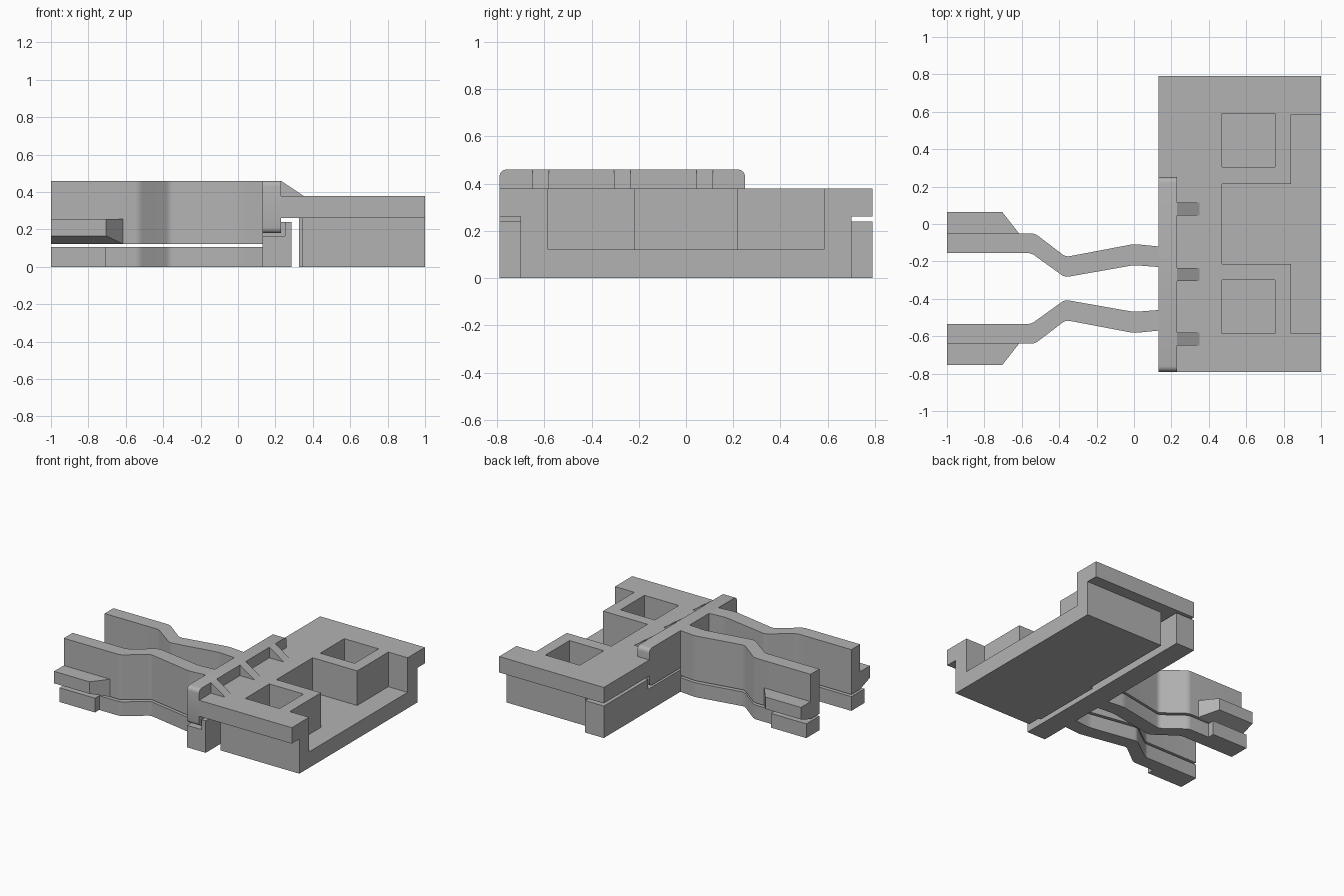
import bpy, bmesh
from math import radians

cube = bpy.data.objects.get("Cube")
if cube:
    bpy.data.objects.remove(cube, do_unlink=True)

grey = bpy.data.materials.new("light_grey")
grey.use_nodes = True
COLOUR = (0.45, 0.45, 0.45, 1)
grey.diffuse_color = COLOUR
grey.node_tree.nodes["Principled BSDF"].inputs["Base Color"].default_value = COLOUR


def finish(name, bm):
    bmesh.ops.recalc_face_normals(bm, faces=bm.faces[:])
    mesh = bpy.data.meshes.new(name)
    bm.to_mesh(mesh)
    bm.free()
    mesh.materials.append(grey)
    obj = bpy.data.objects.new(name, mesh)
    bpy.context.collection.objects.link(obj)
    return obj


def prism(name, outline, low, high, axis="z", round_edges=None, radius=0.03):
    """Extrude an outline along z (points x, y) or along y (points x, z)."""
    bm = bmesh.new()
    place = (lambda a, b: (a, b, low)) if axis == "z" else (lambda a, b: (a, low, b))
    face = bm.faces.new([bm.verts.new(place(*p)) for p in outline])
    moved = bmesh.ops.extrude_face_region(bm, geom=[face])["geom"]
    step = (0, 0, high - low) if axis == "z" else (0, high - low, 0)
    bmesh.ops.translate(bm, vec=step, verts=[g for g in moved if isinstance(g, bmesh.types.BMVert)])
    if round_edges:
        edges = [e for e in bm.edges if round_edges(*[v.co for v in e.verts])]
        bmesh.ops.bevel(bm, geom=edges, offset=radius, segments=4, profile=0.5, affect="EDGES")
    return finish(name, bm)


def box(name, x, y, z, **kw):
    return prism(name, [(x[0], y[0]), (x[1], y[0]), (x[1], y[1]), (x[0], y[1])], *z, **kw)


def smooth(obj):
    bpy.ops.object.select_all(action="DESELECT")
    obj.select_set(True)
    bpy.context.view_layer.objects.active = obj
    bpy.ops.object.shade_smooth_by_angle(angle=radians(30))


def cut(obj, cutters):
    bpy.context.view_layer.objects.active = obj
    for cutter in cutters:
        mod = obj.modifiers.new("cut", "BOOLEAN")
        mod.operation, mod.solver, mod.object = "DIFFERENCE", "EXACT", cutter
        bpy.ops.object.modifier_apply(modifier=mod.name)


# Block: lower base and overhanging top plate
base = box("block_base", (0.345, 1), (-0.7, 0.7), (0, 0.26))
box("base_pad", (0.326, 0.345), (-0.6, -0.05), (0, 0.26))
plate = prism("top_plate", [(0.23, -0.79), (1, -0.79), (1, 0.79), (0.13, 0.79),
                            (0.13, 0.25), (0.23, 0.25)], 0.26, 0.38)

# Open T-shaped recess and two square pockets
cutters = [
    prism("recess_cutter", [(0.47, -0.215), (0.84, -0.215), (0.84, -0.585), (1.1, -0.585),
                            (1.1, 0.585), (0.84, 0.585), (0.84, 0.215), (0.47, 0.215)], 0.12, 0.5),
    box("pocket_cutter_left", (0.47, 0.755), (0.305, 0.59), (0.12, 0.5)),
    box("pocket_cutter_right", (0.47, 0.755), (-0.585, -0.3), (0.12, 0.5)),
]
for part in (base, plate):
    cut(part, cutters)
for cutter in cutters:
    bpy.data.objects.remove(cutter, do_unlink=True)

# Ridge with rounded ends, and its sloping ribs
ridge = box("ridge", (0.13, 0.23), (-0.79, 0.25), (0.18, 0.46),
            round_edges=lambda a, b: abs(a.x - b.x) > 0.05)
smooth(ridge)
for i, y in enumerate((-0.615, -0.27, 0.08)):
    prism(f"rib_{i + 1}", [(0.23, 0.38), (0.35, 0.38), (0.23, 0.46)], y - 0.035, y + 0.035, axis="y")

# Crossbar: stepped under the ridge, full height beyond it
prism("crossbar_step", [(0.13, 0), (0.285, 0), (0.285, 0.24), (0.25, 0.24), (0.25, 0.165),
                        (0.13, 0.165)], -0.79, 0.265, axis="y")
box("crossbar_end", (0.13, 0.285), (0.265, 0.79), (0, 0.24))

# Two mirrored arms, each split into an upper and a lower layer
MID = -0.345
OUTER = [(-1, 0.295), (-0.53, 0.295), (-0.365, 0.169), (0, 0.238), (0.13, 0.225)]
INNER = [(0.13, 0.115), (0, 0.125), (-0.37, 0.06), (-0.55, 0.19), (-1, 0.19)]


def bend(a, b):
    return abs(a.z - b.z) > 0.05 and -0.9 < a.x < 0.1


for side, s in (("left", 1), ("right", -1)):
    def flip(points):
        return [(x, MID + s * y) for x, y in points]

    for layer, low, high in (("lower", 0, 0.107), ("upper", 0.123, 0.46)):
        smooth(prism(f"{side}_arm_{layer}", flip(OUTER + INNER), low, high,
                     round_edges=bend, radius=0.02))
    box(f"{side}_arm_foot", (-1, -0.705), sorted((MID + s * 0.295, MID + s * 0.345)), (0, 0.107))

    # Outer flange with tapered end and sloping underside
    flange = prism(f"{side}_flange", flip([(-1, 0.295), (-0.615, 0.295), (-0.705, 0.41), (-1, 0.41)]),
                   0.123, 0.255)
    for v in flange.data.vertices:
        if v.co.z < 0.2 and abs(v.co.y - MID) > 0.4:
            v.co.z = 0.165
